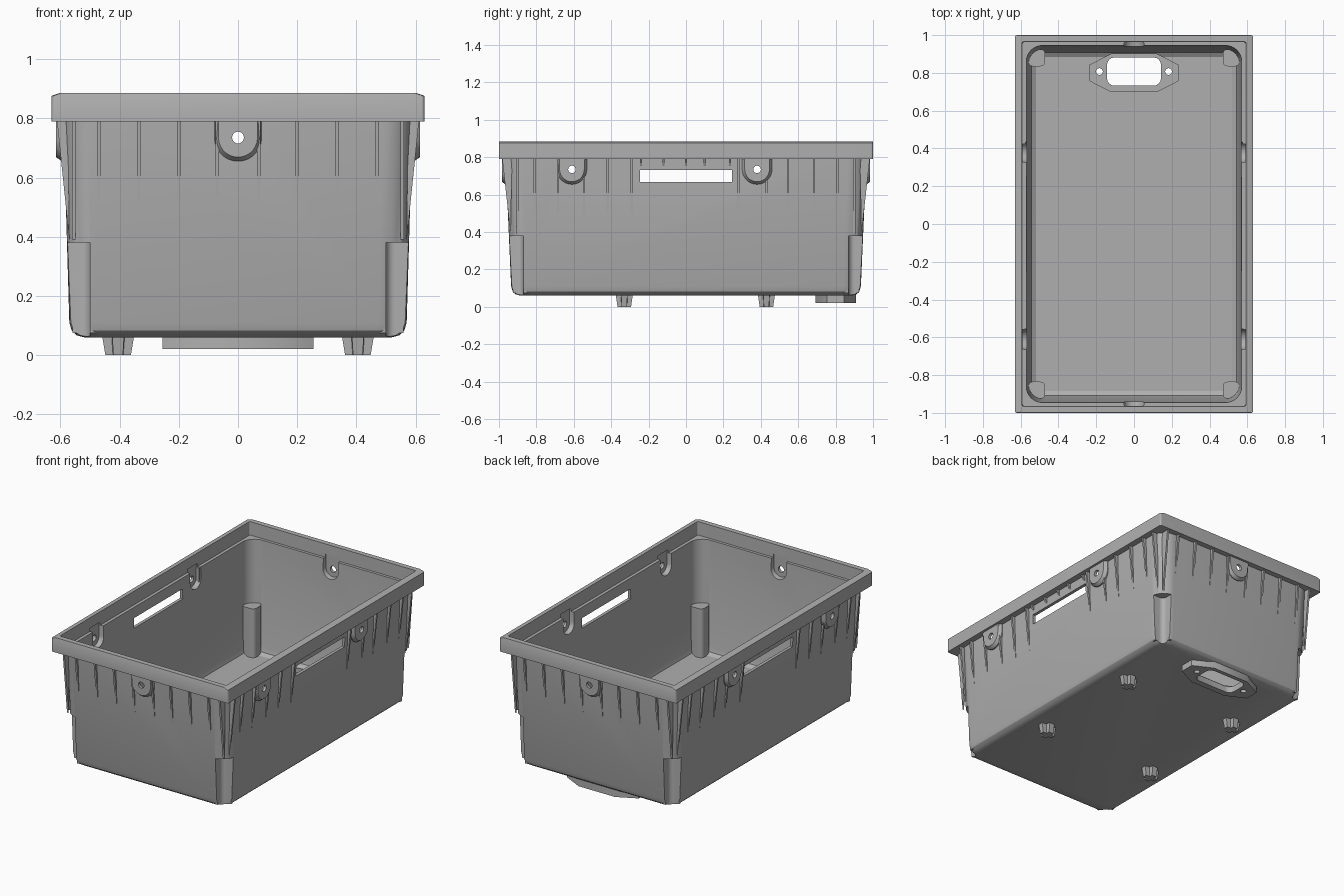
import bpy, bmesh
from math import sin, cos, pi, radians
from mathutils import Vector, Matrix

if "Cube" in bpy.data.objects:
    bpy.data.objects.remove(bpy.data.objects["Cube"], do_unlink=True)

grey = bpy.data.materials.new("mid grey plastic")
grey.use_nodes = True
COLOUR = (0.43, 0.43, 0.43, 1)
grey.diffuse_color = COLOUR
grey.node_tree.nodes["Principled BSDF"].inputs["Base Color"].default_value = COLOUR


def rounded(hx, hy, r, z, cx=0, cy=0, seg=8):
    """Ring of points around a rounded rectangle at height z."""
    ring = []
    for k, (sx, sy) in enumerate([(1, 1), (-1, 1), (-1, -1), (1, -1)]):
        for i in range(seg + 1):
            a = (k + i / seg) * pi / 2
            ring.append(Vector((cx + sx * (hx - r) + r * cos(a),
                                cy + sy * (hy - r) + r * sin(a), z)))
    return ring


def loft(name, rings, matrix=None):
    """Closed solid through rings of equal point count."""
    bm = bmesh.new()
    loops = [[bm.verts.new(p) for p in ring] for ring in rings]
    n = len(loops[0])
    for a, b in zip(loops, loops[1:]):
        for i in range(n):
            bm.faces.new((a[i], a[(i + 1) % n], b[(i + 1) % n], b[i]))
    bm.faces.new(loops[0][::-1])
    bm.faces.new(loops[-1])
    if matrix:
        bm.transform(matrix)
    bmesh.ops.recalc_face_normals(bm, faces=bm.faces)
    mesh = bpy.data.meshes.new(name)
    bm.to_mesh(mesh)
    bm.free()
    mesh.materials.append(grey)
    obj = bpy.data.objects.new(name, mesh)
    bpy.context.collection.objects.link(obj)
    return obj


def boolean(target, tool, operation):
    mod = target.modifiers.new("cut", 'BOOLEAN')
    mod.operation, mod.object, mod.solver = operation, tool, 'EXACT'
    bpy.context.view_layer.objects.active = target
    bpy.ops.object.modifier_apply(modifier=mod.name)
    bpy.data.objects.remove(tool, do_unlink=True)


def circle(r, y, z, n=20):
    return [Vector((r * cos(2 * pi * i / n), y, z + r * sin(2 * pi * i / n))) for i in range(n)]


def tongue(r, y, z, top, n=14):
    """U-shaped ring in the xz plane: straight sides, round bottom."""
    arc = [Vector((r * cos(pi + pi * i / n), y, z + r * sin(pi + pi * i / n))) for i in range(n + 1)]
    return arc + [Vector((r, y, top)), Vector((-r, y, top))]


# Tub shell with the flanged rim, outside then inside
tub = loft("tub", [rounded(*s) for s in [
    (0.52, 0.885, 0.06, 0.06),
    (0.545, 0.91, 0.08, 0.067),
    (0.562, 0.927, 0.09, 0.083),
    (0.57, 0.935, 0.095, 0.11),
    (0.59, 0.965, 0.1, 0.79),
    (0.63, 1.0, 0.01, 0.79),
    (0.63, 1.0, 0.01, 0.876),
    (0.605, 0.998, 0.01, 0.885),
    (0.593, 0.965, 0.01, 0.885),
    (0.59, 0.963, 0.01, 0.80),
    (0.57, 0.945, 0.085, 0.80),
    (0.551, 0.917, 0.08, 0.13),
    (0.543, 0.909, 0.075, 0.1),
    (0.52, 0.885, 0.06, 0.085),
]])

# Corner posts inside, hollowed from outside as stacking notches
CORNERS = [(x, y) for x in (1, -1) for y in (1, -1)]
for sx, sy in CORNERS:
    boolean(tub, loft("corner_post", [rounded(0.045, 0.045, 0.025, z, sx * 0.515, sy * 0.88, 6)
                                      for z in (0.075, 0.4)]), 'UNION')
for sx, sy in CORNERS:
    boolean(tub, loft("corner_notch", [rounded(0.1, 0.1, 0.03, z, sx * 0.6, sy * 0.97, 6)
                                       for z in (-0.1, 0.38)]), 'DIFFERENCE')

# Screw bosses: front/back centre and two on each side
places = []
for turn, wall, offsets in [(0, 0.985, [0]), (180, 0.985, [0]),
                            (90, 0.615, [-0.61, 0.38]), (-90, 0.615, [0.61, -0.38])]:
    for off in offsets:
        places.append((wall, Matrix.Rotation(radians(turn), 4, 'Z') @ Matrix.Translation((off, 0, 0))))
for wall, m in places:
    boolean(tub, loft("boss", [tongue(0.08, -wall + 0.037, 0.735, 0.798),
                               tongue(0.08, -wall + 0.02, 0.735, 0.798),
                               tongue(0.066, -wall, 0.735, 0.798)], m), 'UNION')
for wall, m in places:
    boolean(tub, loft("boss_pocket", [tongue(0.062, -wall + 0.09, 0.735, 0.82),
                                      tongue(0.05, -wall + 0.018, 0.735, 0.82)], m), 'DIFFERENCE')
    boolean(tub, loft("screw_hole", [circle(0.02, -wall + 0.1, 0.735),
                                     circle(0.02, -wall - 0.05, 0.735)], m), 'DIFFERENCE')

# Hand slots through both sides
boolean(tub, loft("hand_slot", [rounded(0.9, 0.247, 0.005, z, seg=1) for z in (0.668, 0.732)]), 'DIFFERENCE')


# Socket plate beneath the floor, with its recess, opening and screw holes
def plate_ring(k, z):
    half = [(0.255, -0.045), (0.255, 0.045), (0.13, 0.108), (-0.13, 0.108)]
    pts = half + [(-x, -y) for x, y in half if x > 0][1:] + [(0.13, -0.108)]
    pts.insert(4, (-0.255, 0.045))
    return [Vector((x * k, 0.8 + y * k, z)) for x, y in pts]


boolean(tub, loft("socket_plate", [plate_ring(1, z) for z in (0.02, 0.075)]), 'UNION')
boolean(tub, loft("socket_recess", [plate_ring(0.92, z) for z in (0.06, 0.2)]), 'DIFFERENCE')
boolean(tub, loft("socket_opening", [rounded(0.143, 0.075, 0.04, z, 0, 0.807, 4)
                                     for z in (-0.1, 0.2)]), 'DIFFERENCE')
for x in (-0.183, 0.183):
    boolean(tub, loft("socket_screw_hole", [rounded(0.018, 0.018, 0.018, z, x, 0.807, 4)
                                            for z in (-0.1, 0.2)]), 'DIFFERENCE')

bpy.ops.object.select_all(action='DESELECT')
tub.select_set(True)
bpy.context.view_layer.objects.active = tub
bpy.ops.object.shade_smooth_by_angle(angle=radians(30))


# Tapered stiffening fins under the rim
def fin(name, turn, off, base, tip, z_low, z_base):
    profile = [(base, 0.795), (tip, 0.795), (z_base, z_low)]
    rings = [[Vector((x, -d, z)) for d, z in profile] for x in (off - 0.006, off + 0.006)]
    loft(name, rings, Matrix.Rotation(radians(turn), 4, 'Z'))


for turn in (0, 180):
    for off in (0.07, 0.2, 0.335, 0.47, 0.555):
        for s in (1, -1):
            fin("end_fin", turn, s * off, 0.93 if off > 0.5 else 0.95, 0.983, 0.39, 0.938)
for turn, s in ((90, 1), (-90, -1)):
    for y in (-0.9, -0.81, -0.685, -0.545, -0.42, -0.29, 0.28, 0.43, 0.545, 0.685, 0.81, 0.9):
        fin("side_fin", turn, s * y, 0.575, 0.612, 0.39, 0.57)
    for y in (-0.24, -0.12, 0, 0.1, 0.235):
        fin("slot_fin", turn, s * y, 0.578, 0.612, 0.74, 0.582)

# Cross-shaped tapered feet
for x in (-0.405, 0.405):
    for y in (-0.33, 0.43):
        rings = []
        for z, k in ((0.065, 1), (0, 0.8)):
            ring = []
            for q in range(4):
                rot = Matrix.Rotation(q * pi / 2, 3, 'Z')
                for px, py in ((0.054, -0.02), (0.054, 0.02), (0.022, 0.022)):
                    p = rot @ Vector((px * k, py * k, 0))
                    ring.append(Vector((x + p.x, y + p.y * 0.84, z)))
            rings.append(ring)
        loft("foot", rings)
